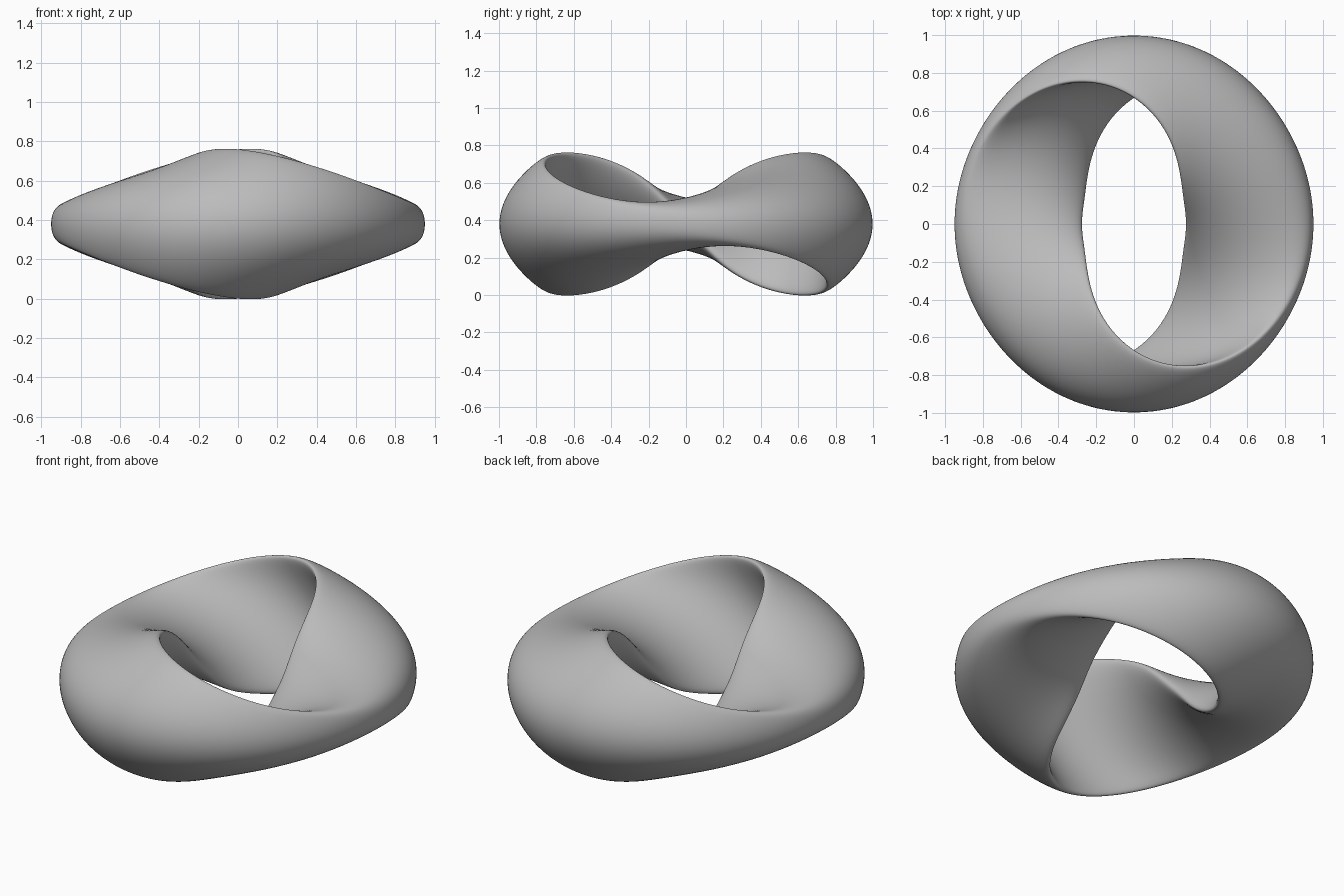
import bpy
import bmesh
from math import sin, cos, tau

if "Cube" in bpy.data.objects:
    bpy.data.objects.remove(bpy.data.objects["Cube"], do_unlink=True)

RING_STEPS = 192
SECTION_STEPS = 72
MID_HEIGHT = 0.38


def section_point(angle, turn):
    """Point on a bent, twisting oval section of the ring."""
    wave = cos(2 * angle)
    sway = sin(2 * angle)
    centre = 0.6475 - 0.035 * wave - 0.015 * sway ** 2
    half_width = 0.3585 - 0.021 * wave
    bulge = 0.168 - 0.037 * wave
    half_thick = 0.125 + 0.015 * wave
    tilt = -(angle - 0.1 * sway)
    # the inner end of the section is a little fuller than the outer end
    fullness = 1 - 0.15 * cos(turn) * cos(tilt)
    along = half_width * cos(turn)
    across = half_thick * sin(turn) * fullness
    bend = sin(turn) ** 2
    radius = centre + along * cos(tilt) - across * sin(tilt) + bulge * bend
    lift = sway * (0.03 + 0.03 * bend)
    height = along * sin(tilt) + across * cos(tilt) + lift
    return radius * cos(angle), radius * sin(angle), MID_HEIGHT + height


# Ring: one full twist around the loop, so first and last sections meet
bm = bmesh.new()
loops = [[bm.verts.new(section_point(tau * i / RING_STEPS, tau * j / SECTION_STEPS))
          for j in range(SECTION_STEPS)] for i in range(RING_STEPS)]
for i, loop in enumerate(loops):
    following = loops[(i + 1) % RING_STEPS]
    for j in range(SECTION_STEPS):
        k = (j + 1) % SECTION_STEPS
        bm.faces.new((loop[j], following[j], following[k], loop[k]))
bmesh.ops.recalc_face_normals(bm, faces=bm.faces)
for face in bm.faces:
    face.smooth = True

mesh = bpy.data.meshes.new("twisted_ring")
bm.to_mesh(mesh)
bm.free()
ring = bpy.data.objects.new("twisted_ring", mesh)
bpy.context.collection.objects.link(ring)

# Plain grey finish
grey = bpy.data.materials.new("plain_grey")
grey.use_nodes = True
colour = (0.5, 0.5, 0.5, 1)
grey.diffuse_color = colour
grey.node_tree.nodes["Principled BSDF"].inputs["Base Color"].default_value = colour
mesh.materials.append(grey)
